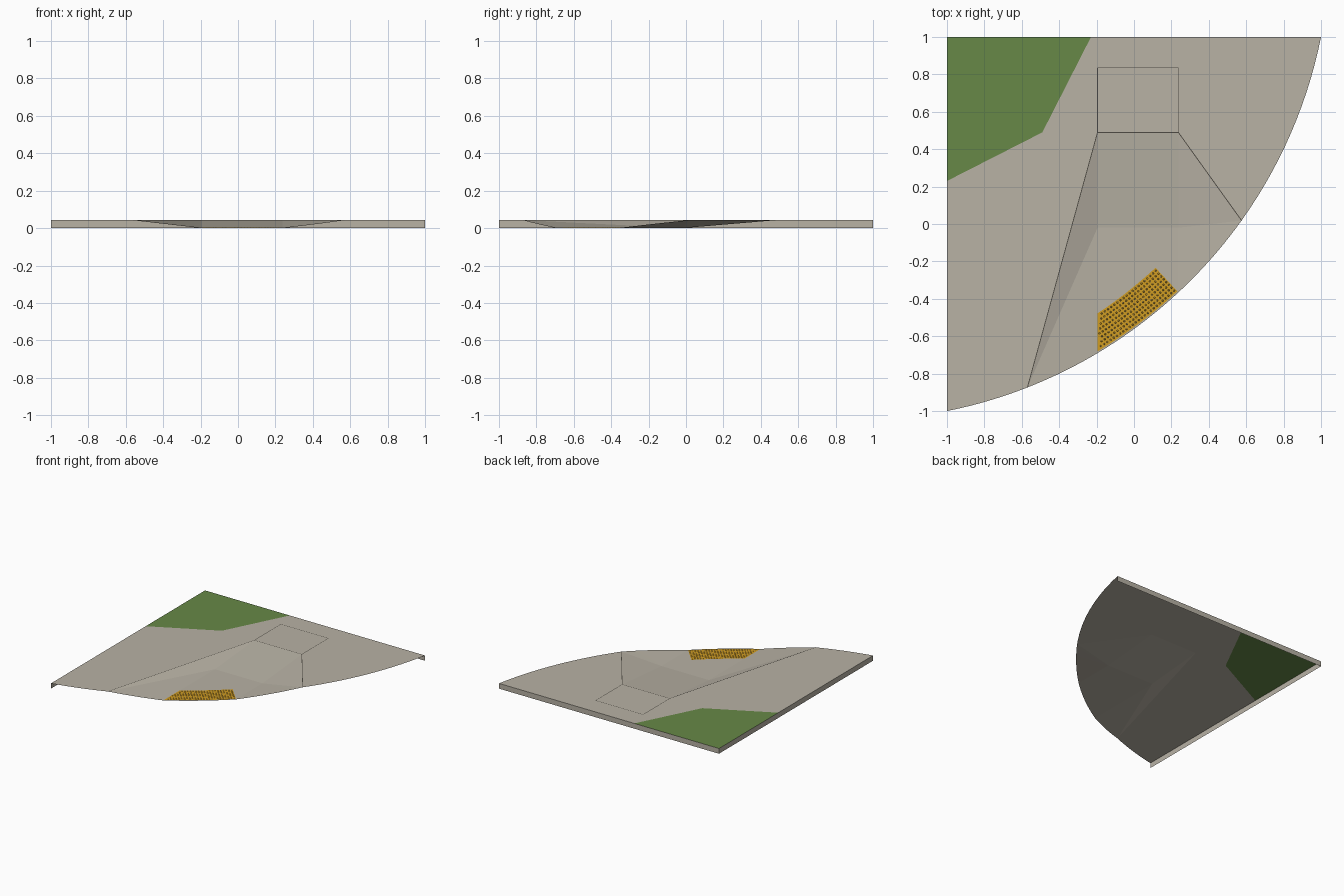
import bpy, bmesh, math
from mathutils import Vector

if "Cube" in bpy.data.objects:
    bpy.data.objects.remove(bpy.data.objects["Cube"])

H = 0.043                      # curb height
CX, CY, R = -1.5, 1.5, math.sqrt(6.5)   # centre and radius of the curb arc


def material(name, rgb):
    m = bpy.data.materials.new(name)
    m.diffuse_color = (*rgb, 1)
    m.use_nodes = True
    m.node_tree.nodes["Principled BSDF"].inputs["Base Color"].default_value = m.diffuse_color
    return m


concrete = material("concrete", (0.48, 0.445, 0.375))
grass = material("grass", (0.135, 0.25, 0.063))
yellow = material("warning yellow", (0.64, 0.34, 0.016))
joint = material("dark joint", (0.075, 0.068, 0.055))


def build(name, polys, mat):
    """Make one object out of a list of polygons."""
    bm = bmesh.new()
    for poly in polys:
        bm.faces.new([bm.verts.new(p) for p in poly])
    bmesh.ops.remove_doubles(bm, verts=bm.verts, dist=1e-5)
    me = bpy.data.meshes.new(name)
    bm.to_mesh(me)
    bm.free()
    me.materials.append(mat)
    ob = bpy.data.objects.new(name, me)
    bpy.context.collection.objects.link(ob)
    return ob


def arc(x0, x1, z0, z1, n=10, r=R):
    """Points on the curb arc between two x positions, with z blended."""
    a0, a1 = (-math.acos((x - CX) / r) for x in (x0, x1))
    return [(CX + r * math.cos(a0 + (a1 - a0) * i / n),
             CY + r * math.sin(a0 + (a1 - a0) * i / n),
             z0 + (z1 - z0) * i / n) for i in range(n + 1)]


def fan(apex, pts):
    return [(apex, p, q) for p, q in zip(pts, pts[1:])]


# Key points of the ramp
XL, XR = -0.195, 0.237
TL, TR = (XL, 0.49, H), (XR, 0.49, H)
BL, BR = (XL, -0.02, 0), (XR, -0.02, 0)
left_curb = arc(-1, -0.57, H, H)
left_drop = arc(-0.57, XL, H, 0)
gutter = arc(XL, XR, 0, 0)
right_rise = arc(XR, 0.575, 0, H)
right_curb = arc(0.575, 1, H, H, 14)

# Flat pavement around the ramp
build("pavement", [[(-0.23, 1, H), (-0.49, 0.49, H), (-1, 0.23, H)]
                   + left_curb + [TL, TR] + right_curb], concrete)

# Planted corner
build("grass_corner", [[(-1, 1, H), (-1, 0.23, H), (-0.49, 0.49, H), (-0.23, 1, H)]], grass)

# Walls along the two straight sides
build("side_walls", [[(-1, 1, 0), (-1, -1, 0), (-1, -1, H), (-1, 1, H)],
                     [(1, 1, 0), (-1, 1, 0), (-1, 1, H), (1, 1, H)]], concrete)

# Ramp slope, level foot and flared sides
build("ramp_slope", [[TL, BL, BR, TR]], concrete)
build("ramp_foot", [[BR, BL] + gutter], concrete)
build("left_flare", [[TL, left_drop[0], BL]] + fan(BL, left_drop), concrete)
build("right_flare", [[TR, BR, right_rise[-1]]] + fan(BR, right_rise), concrete)


# Dark joint lines around the landing and beside the flares
def strip(p, q, w=0.0045):
    p, q = Vector(p), Vector(q)
    d = (q - p).normalized()
    s = Vector((-d.y, d.x, 0)) * w / 2
    up = Vector((0, 0, 0.0005))
    return [p - s + up, q - s + up, q + s + up, p + s + up]


UL, UR = (XL, 0.835, H), (XR, 0.835, H)
build("joint_lines", [strip(a, b) for a, b in (
    (TL, TR), (TR, UR), (UR, UL), (UL, TL),
    (TL, left_drop[0]), (TR, right_rise[-1]))], joint)

# Tactile warning pad following the gutter arc
PZ = 0.001
R_OUT, R_IN = R - 0.008, R - 0.18
outer = arc(XL, 0.232, PZ, PZ, 14, R_OUT)
inner = arc(XL, 0.115, PZ, PZ, 14, R_IN)
build("warning_pad", [[outer[i], outer[i + 1], inner[i + 1], inner[i]]
                      for i in range(14)], yellow)

# Rows of small raised domes on the pad, with dark rings around their bases
domes, rings = [], []
STEP, SIDES = 0.0205, 8
A_END = math.atan2(-0.36 - CY, 0.232 - CX) - 0.004
for row in range(8):
    r = R_IN + 0.0135 + row * STEP
    a = A_END
    while CX + r * math.cos(a) > XL + 0.009:
        x, y = CX + r * math.cos(a), CY + r * math.sin(a)

        def ring(rad, z):
            return [(x + rad * math.cos(2 * math.pi * k / SIDES),
                     y + rad * math.sin(2 * math.pi * k / SIDES), z) for k in range(SIDES)]

        rings.append(ring(0.0062, PZ + 0.0003))
        low, top = ring(0.0046, PZ + 0.0003), ring(0.003, PZ + 0.0018)
        domes.append(top)
        domes += [[low[k - 1], low[k], top[k], top[k - 1]] for k in range(SIDES)]
        a -= STEP / r
build("dome_rings", rings, joint)
build("warning_domes", domes, yellow)
